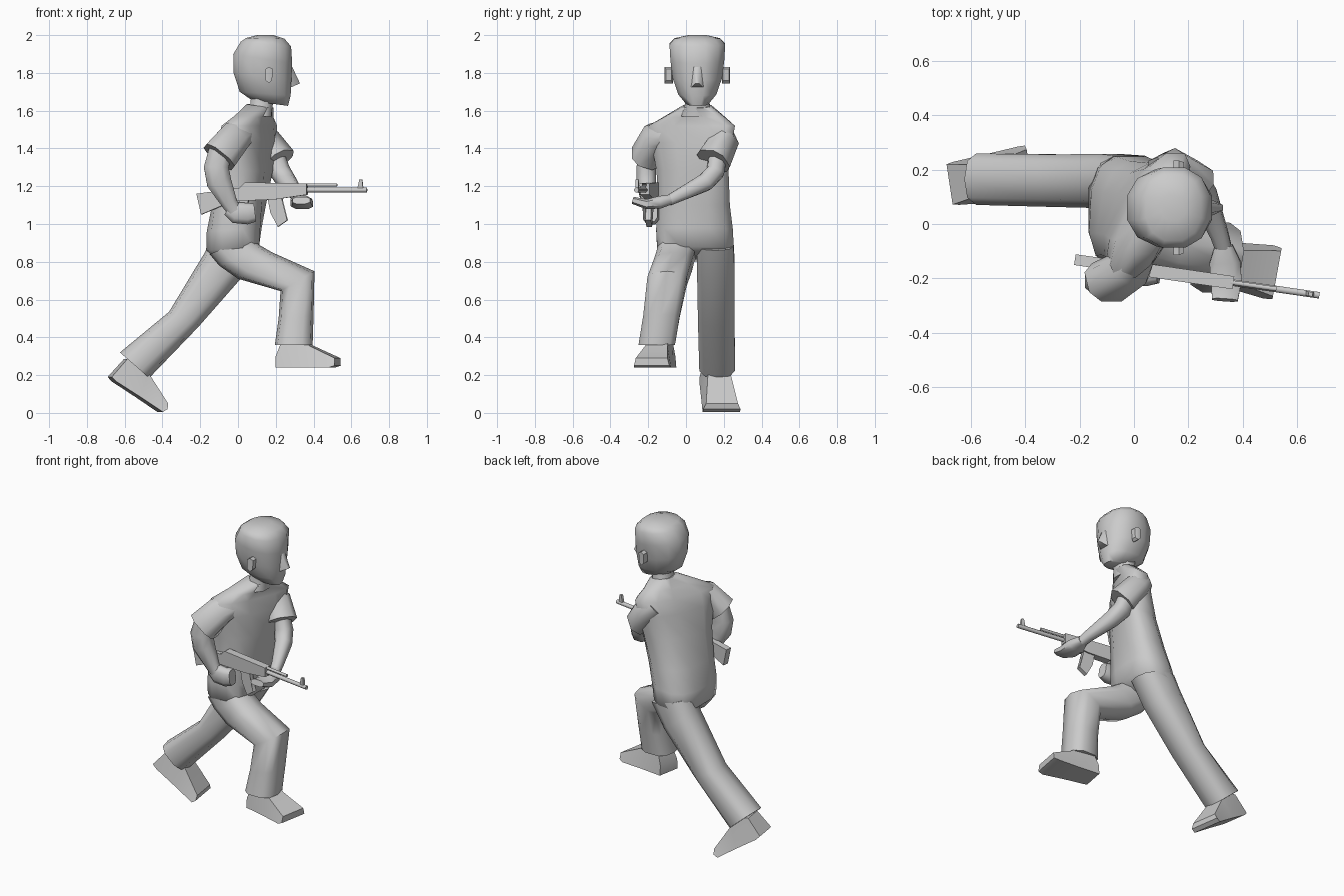
import bpy, bmesh, math
from mathutils import Vector, Matrix


def finish(name, bm, mat=None, angle=60):
    bmesh.ops.recalc_face_normals(bm, faces=bm.faces)
    if mat:
        bm.transform(mat)
    me = bpy.data.meshes.new(name)
    bm.to_mesh(me)
    bm.free()
    ob = bpy.data.objects.new(name, me)
    bpy.context.collection.objects.link(ob)
    bpy.ops.object.select_all(action='DESELECT')
    ob.select_set(True)
    bpy.context.view_layer.objects.active = ob
    bpy.ops.object.shade_smooth_by_angle(angle=math.radians(angle))
    return ob


def skin(name, rings, n=10, e=0.8, mat=None, angle=60):
    """Loft through rings given as (centre, U, V)."""
    bm = bmesh.new()
    loops = []
    for c, u, v in rings:
        loop = []
        for i in range(n):
            a = math.tau * (i + 0.5) / n
            ca, sa = math.cos(a), math.sin(a)
            ca = math.copysign(abs(ca) ** e, ca)
            sa = math.copysign(abs(sa) ** e, sa)
            loop.append(bm.verts.new(c + u * ca + v * sa))
        loops.append(loop)
    for a, b in zip(loops, loops[1:]):
        for i in range(n):
            j = (i + 1) % n
            bm.faces.new((a[i], a[j], b[j], b[i]))
    bm.faces.new(loops[0])
    bm.faces.new(loops[-1])
    return finish(name, bm, mat, angle)


def side_loft(name, secs, **kw):
    """Sections: two side-view edge points, centre y, half width, twist."""
    rings = []
    for x0, z0, x1, z1, cy, hy, tw in secs:
        p, q = Vector((x0, cy, z0)), Vector((x1, cy, z1))
        rings.append(((p + q) / 2, Vector((tw * hy, hy, 0)), (q - p) / 2))
    return skin(name, rings, **kw)


def limb(name, secs, side=(0, 1, 0), **kw):
    """Sections along a path: x, y, z, radius along side, other radius."""
    pts = [Vector(s[:3]) for s in secs]
    rings = []
    for i, s in enumerate(secs):
        t = Vector()
        if i:
            t += (pts[i] - pts[i - 1]).normalized()
        if i < len(pts) - 1:
            t += (pts[i + 1] - pts[i]).normalized()
        t.normalize()
        u = Vector(side)
        u = (u - t * u.dot(t)).normalized()
        rings.append((pts[i], u * s[3], t.cross(u) * s[4]))
    return skin(name, rings, **kw)


def prism(name, prof, cy=0, mat=None, angle=35):
    """Side-view outline (x, z, half width) given thickness along y."""
    bm = bmesh.new()
    a = [bm.verts.new((x, cy - w, z)) for x, z, w in prof]
    b = [bm.verts.new((x, cy + w, z)) for x, z, w in prof]
    n = len(prof)
    for i in range(n):
        j = (i + 1) % n
        bm.faces.new((a[i], a[j], b[j], b[i]))
    caps = [bm.faces.new(a), bm.faces.new(b)]
    bmesh.ops.triangulate(bm, faces=caps)
    return finish(name, bm, mat, angle)


def turn(x, y, ang):
    p = Matrix.Translation((x, y, 0))
    return p @ Matrix.Rotation(ang, 4, 'Z') @ p.inverted()


# Head, nose, ears
side_loft("head", [
    (0.08, 1.65, 0.268, 1.625, 0.06, 0.06, 0),
    (0.005, 1.70, 0.283, 1.68, 0.06, 0.105, 0),
    (-0.028, 1.80, 0.287, 1.76, 0.06, 0.135, 0),
    (-0.03, 1.90, 0.292, 1.85, 0.06, 0.147, 0),
    (0.01, 1.965, 0.285, 1.94, 0.06, 0.152, 0),
    (0.04, 1.985, 0.25, 1.98, 0.06, 0.125, 0),
    (0.10, 2.0, 0.19, 2.0, 0.06, 0.05, 0)], n=12, e=0.88)
prism("nose", [(0.26, 1.86, 0.03), (0.288, 1.83, 0.018), (0.328, 1.745, 0.01),
               (0.285, 1.725, 0.03), (0.26, 1.73, 0.05)], 0.06, angle=80)
for s, nm in ((-1, "right_ear"), (1, "left_ear")):
    prism(nm, [(0.145, 1.76, 0.022), (0.165, 1.745, 0.022), (0.18, 1.76, 0.015),
               (0.185, 1.82, 0.015), (0.165, 1.832, 0.022), (0.145, 1.82, 0.022)],
          0.06 + s * 0.152)

# Neck and twisted torso
side_loft("neck", [
    (0.04, 1.57, 0.18, 1.57, 0.06, 0.09, 0),
    (0.063, 1.64, 0.187, 1.625, 0.06, 0.07, 0),
    (0.065, 1.70, 0.20, 1.68, 0.06, 0.068, 0)], n=8)
side_loft("torso", [
    (-0.10, 0.80, 0.03, 0.84, 0.055, 0.14, 0),
    (-0.172, 0.86, 0.115, 0.88, 0.05, 0.208, 0),
    (-0.165, 0.96, 0.125, 0.98, 0.045, 0.208, 0.05),
    (-0.13, 1.10, 0.14, 1.10, 0.04, 0.197, 0.15),
    (-0.09, 1.28, 0.165, 1.28, 0.035, 0.195, 0.3),
    (-0.06, 1.43, 0.165, 1.43, 0.03, 0.22, 0.4),
    (-0.035, 1.52, 0.155, 1.52, 0.03, 0.235, 0.4),
    (0.01, 1.575, 0.16, 1.565, 0.045, 0.16, 0.35),
    (0.05, 1.635, 0.185, 1.615, 0.06, 0.077, 0.15)], n=12, e=0.72)

# Trouser legs: right one bent forward, left one stretched back
side_loft("right_leg", [
    (-0.15, 0.84, 0.06, 0.93, -0.05, 0.10, 0),
    (-0.10, 0.78, 0.12, 0.885, -0.055, 0.105, 0),
    (0.0, 0.71, 0.18, 0.85, -0.07, 0.105, 0),
    (0.225, 0.645, 0.405, 0.75, -0.10, 0.108, 0),
    (0.215, 0.50, 0.40, 0.52, -0.13, 0.10, 0),
    (0.195, 0.36, 0.395, 0.36, -0.155, 0.10, 0)], e=0.7)
side_loft("left_leg", [
    (-0.14, 0.93, 0.11, 0.86, 0.155, 0.10, 0),
    (-0.175, 0.85, 0.01, 0.705, 0.158, 0.103, 0),
    (-0.365, 0.535, -0.21, 0.455, 0.16, 0.10, 0),
    (-0.625, 0.32, -0.47, 0.185, 0.165, 0.098, 0)], e=0.7)

# Shoes
prism("right_shoe", [
    (0.21, 0.24, 0.075), (0.36, 0.24, 0.085), (0.50, 0.24, 0.10),
    (0.53, 0.25, 0.095), (0.53, 0.29, 0.085), (0.39, 0.355, 0.06),
    (0.33, 0.40, 0.055), (0.24, 0.38, 0.06), (0.21, 0.30, 0.07)],
    -0.15, turn(0.35, -0.15, -0.18))
prism("left_shoe", [
    (-0.68, 0.19, 0.075), (-0.655, 0.165, 0.08), (-0.53, 0.085, 0.09),
    (-0.41, 0.005, 0.10), (-0.385, 0.02, 0.10), (-0.38, 0.05, 0.085),
    (-0.48, 0.21, 0.06), (-0.52, 0.28, 0.055), (-0.595, 0.285, 0.06)],
    0.155, turn(-0.62, 0.155, 0.15))

# Right arm: flared sleeve, forearm, fist
limb("right_sleeve", [
    (0.02, -0.09, 1.485, 0.06, 0.075), (-0.02, -0.165, 1.455, 0.075, 0.09),
    (-0.10, -0.215, 1.355, 0.08, 0.10)], n=8, e=0.75)
limb("right_forearm", [
    (-0.09, -0.20, 1.40, 0.05, 0.065), (-0.115, -0.21, 1.30, 0.055, 0.07),
    (-0.10, -0.21, 1.22, 0.055, 0.07), (-0.045, -0.20, 1.11, 0.035, 0.045),
    (-0.02, -0.195, 1.07, 0.035, 0.04)], n=8)
limb("right_hand", [
    (-0.05, -0.19, 1.085, 0.03, 0.045), (-0.01, -0.19, 1.06, 0.04, 0.06),
    (0.05, -0.185, 1.055, 0.045, 0.06), (0.09, -0.185, 1.06, 0.035, 0.05)],
    n=8, e=0.7)

# Left arm: sleeve, forearm reaching across, supporting hand
limb("left_sleeve", [
    (0.10, 0.17, 1.48, 0.075, 0.075), (0.15, 0.195, 1.43, 0.08, 0.08),
    (0.215, 0.145, 1.335, 0.09, 0.09)], side=(0.55, 0.83, 0), n=8, e=0.75)
limb("left_forearm", [
    (0.19, 0.17, 1.37, 0.055, 0.05), (0.225, 0.155, 1.275, 0.055, 0.05),
    (0.26, 0.10, 1.22, 0.05, 0.05), (0.315, -0.04, 1.15, 0.035, 0.035),
    (0.33, -0.09, 1.125, 0.032, 0.03)], side=(1, 0, 0), n=8)
limb("left_hand", [
    (0.33, -0.08, 1.13, 0.035, 0.028), (0.335, -0.14, 1.115, 0.06, 0.035),
    (0.34, -0.21, 1.105, 0.06, 0.028), (0.335, -0.28, 1.125, 0.05, 0.02)],
    side=(1, 0, 0), n=8, e=0.7)

# Rifle, built along x and then yawed
gun = Matrix.Translation((0, -0.163, 0)) @ Matrix.Rotation(-0.145, 4, 'Z')


def gun_part(name, pts, w):
    prism(name, [(x, z, w) for x, z in pts], 0, gun)


gun_part("rifle_stock", [(-0.22, 1.16), (-0.195, 1.05), (-0.04, 1.115),
                         (0.0, 1.13), (0.0, 1.19), (-0.04, 1.185)], 0.02)
gun_part("rifle_receiver", [(-0.05, 1.12), (0.20, 1.13), (0.37, 1.155), (0.37, 1.215),
                            (0.04, 1.22), (0.01, 1.19), (-0.05, 1.185)], 0.024)
gun_part("rifle_magazine", [(0.16, 1.14), (0.175, 1.06), (0.215, 0.985),
                            (0.265, 1.02), (0.24, 1.07), (0.235, 1.14)], 0.015)
gun_part("rifle_grip", [(0.01, 1.13), (-0.02, 1.02), (0.02, 1.01), (0.06, 1.13)], 0.016)
gun_part("rifle_front_sight", [(0.64, 1.19), (0.65, 1.235), (0.665, 1.235),
                               (0.67, 1.19)], 0.008)
for nm, x0, x1, z, r in (("rifle_barrel", 0.35, 0.69, 1.18, 0.013),
                         ("rifle_gas_tube", 0.36, 0.53, 1.207, 0.009)):
    limb(nm, [(x0, 0, z, r, r), (x1, 0, z, r, r)], n=8, e=1, mat=gun)
